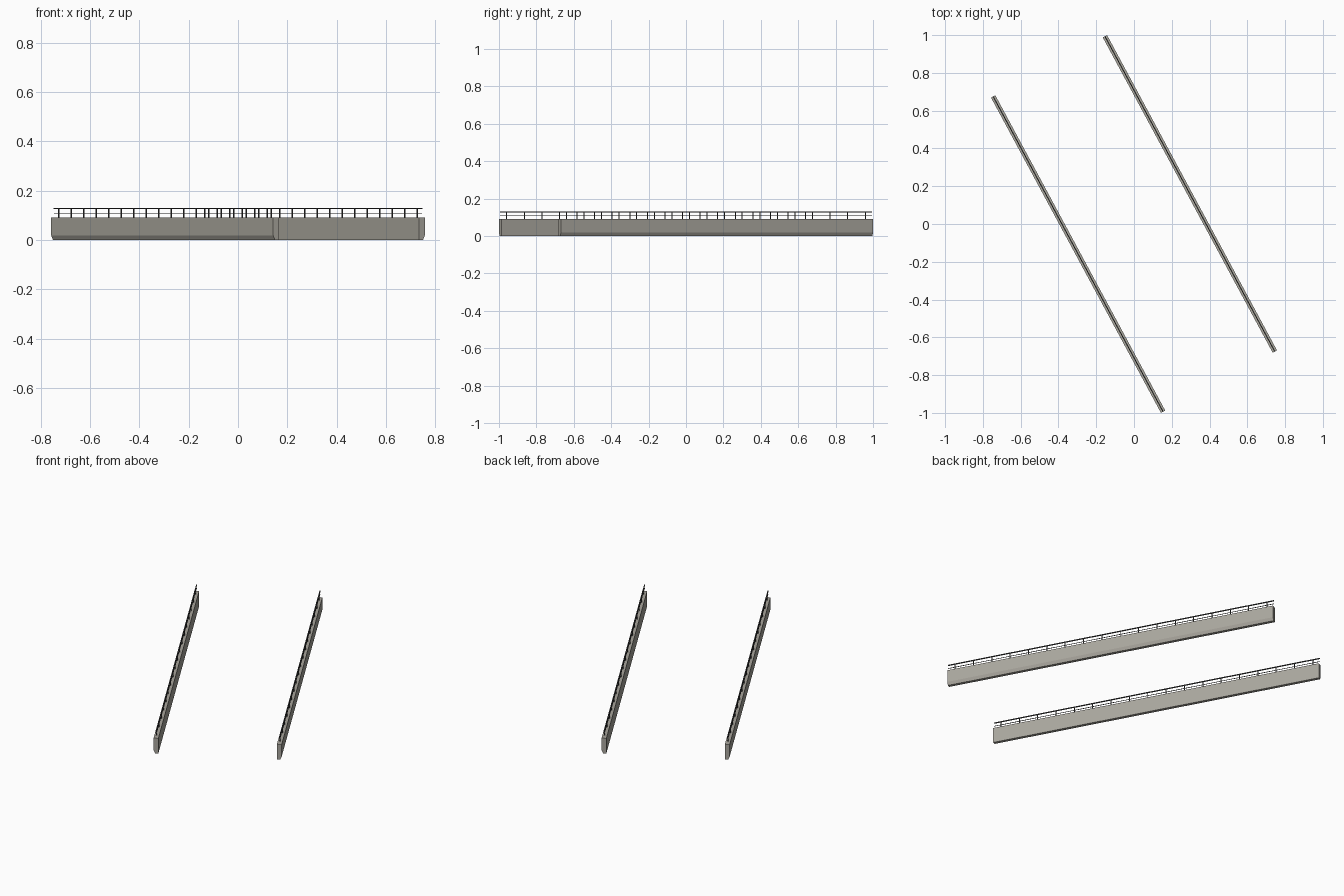
import bpy, bmesh, math
from mathutils import Matrix, Vector

if "Cube" in bpy.data.objects:
    bpy.data.objects.remove(bpy.data.objects["Cube"])

L = 0.948                      # half length of each parapet
OUT, INN = 0.349, 0.323        # outer and inner face distance from the centre line
MID = (OUT + INN) / 2
TURN = Matrix.Rotation(math.atan2(-0.8803, 0.4745), 4, 'Z')   # skew of the pair


def material(name, col):
    m = bpy.data.materials.new(name)
    m.diffuse_color = (*col, 1)
    m.use_nodes = True
    m.node_tree.nodes["Principled BSDF"].inputs["Base Color"].default_value = m.diffuse_color
    return m


concrete = material("concrete", (0.40, 0.385, 0.34))
steel = material("dark_steel", (0.06, 0.06, 0.06))


def finish(bm, name, mat):
    bmesh.ops.recalc_face_normals(bm, faces=bm.faces)
    bm.transform(TURN)
    me = bpy.data.meshes.new(name)
    bm.to_mesh(me)
    bm.free()
    me.materials.append(mat)
    bpy.context.collection.objects.link(bpy.data.objects.new(name, me))


def box(bm, centre, size):
    m = Matrix.Translation(centre) @ Matrix.Diagonal((*size, 1))
    bmesh.ops.create_cube(bm, size=1, matrix=m)


# Wall cross-section (distance from centre line, height), chamfered at the outer foot
profile = [(INN, 0.0), (OUT - 0.008, 0.0), (OUT - 0.006, 0.005), (OUT, 0.018),
           (OUT, 0.09), (INN, 0.09)]

for side, label in ((1, "right"), (-1, "left")):
    # Concrete parapet beam
    bm = bmesh.new()
    face = bm.faces.new([bm.verts.new((-L, side * d, z)) for d, z in profile])
    ext = bmesh.ops.extrude_face_region(bm, geom=[face], use_keep_orig=True)
    moved = [g for g in ext["geom"] if isinstance(g, bmesh.types.BMVert)]
    bmesh.ops.translate(bm, verts=moved, vec=Vector((2 * L, 0, 0)))
    finish(bm, label + "_parapet_wall", concrete)

    # Top and middle handrails
    bm = bmesh.new()
    box(bm, (0, side * MID, 0.1275), (2 * L, 0.005, 0.005))
    box(bm, (0, side * MID, 0.108), (2 * L, 0.0025, 0.0025))
    finish(bm, label + "_handrails", steel)

    # Evenly spaced posts
    bm = bmesh.new()
    for i in range(18):
        x = -0.908 + i * 1.816 / 17
        box(bm, (x, side * MID, 0.108), (0.004, 0.004, 0.038))
    finish(bm, label + "_rail_posts", steel)
